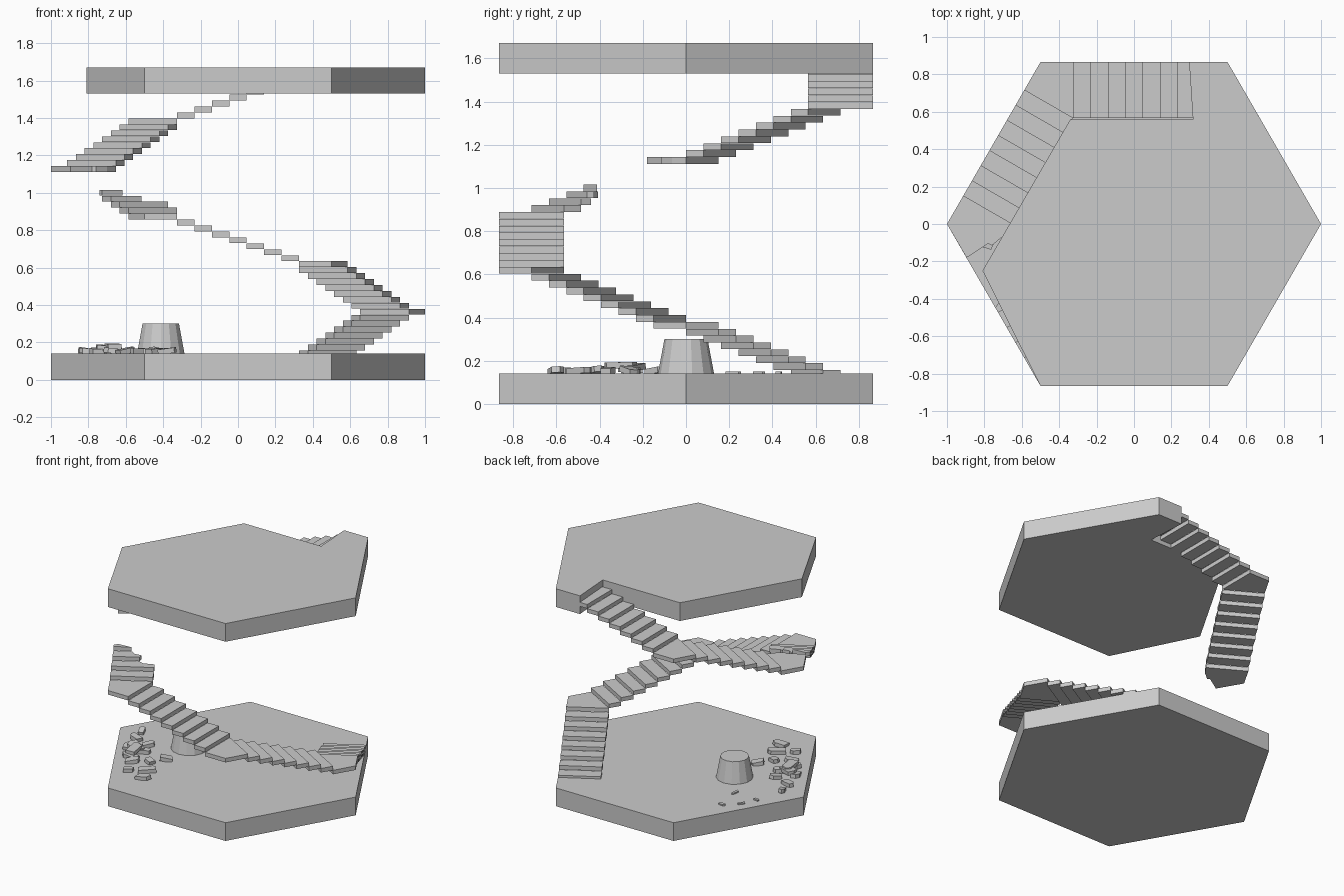
import bpy, bmesh, math, random
from mathutils import Vector, Matrix

if "Cube" in bpy.data.objects:
    bpy.data.objects.remove(bpy.data.objects["Cube"])

random.seed(4)
RISE, THICK, WIDTH = 0.0318, 0.031, 0.30
BASE = 0.14                       # top of the lower floor
FOOT = WIDTH * math.tan(math.radians(30))
TREAD = (1 - 2 * FOOT) / 7


def finish(name, bm):
    bmesh.ops.recalc_face_normals(bm, faces=bm.faces)
    mesh = bpy.data.meshes.new(name)
    bm.to_mesh(mesh)
    bm.free()
    ob = bpy.data.objects.new(name, mesh)
    bpy.context.collection.objects.link(ob)
    return ob


def add_prism(bm, pts, z0, z1, mat=None):
    """Extrude a flat outline between two heights."""
    lo = [bm.verts.new((p[0], p[1], z0)) for p in pts]
    hi = [bm.verts.new((p[0], p[1], z1)) for p in pts]
    n = len(pts)
    bm.faces.new(lo[::-1])
    bm.faces.new(hi)
    for i in range(n):
        j = (i + 1) % n
        bm.faces.new((lo[i], lo[j], hi[j], hi[i]))
    if mat:
        bmesh.ops.transform(bm, matrix=mat, verts=lo + hi)


def corner(k):
    a = math.radians(60 - 60 * k)
    return Vector((math.cos(a), math.sin(a)))


def on_side(k, s, d):
    """Point s along hexagon side k and d inward from it."""
    t = corner(k + 1) - corner(k)
    return corner(k) + t * s + Vector((t.y, -t.x)) * d


def top_of(n):
    return 0.157 + RISE * n


# Lower floor
bm = bmesh.new()
add_prism(bm, [corner(k) for k in range(6)], 0, BASE)
finish("lower_floor", bm)

# Upper floor with the stairwell cut away along two sides
bm = bmesh.new()
add_prism(bm, [(-0.5, -0.866), (0.5, -0.866), (1, 0), (0.5, 0.866), (0.295, 0.866),
               (0.315, 0.56), (-0.34, 0.56), (-0.81, -0.25)], 1.53, 1.67)
finish("upper_floor", bm)

# Stair flights, one per side; the fourth is mostly broken away
for k in range(6):
    bm = bmesh.new()
    for i in range(7):
        s0 = FOOT + i * TREAD
        s1 = s0 + TREAD
        sd = [(s0, 0), (s1, 0), (s1, WIDTH), (s0, WIDTH)]
        if k == 3:
            if i > 3:
                break
            if i == 1:
                sd = [(s0, 0), (s1, 0), (s1, .19), (s1 - .03, .22), (s1 - .04, WIDTH), (s0, WIDTH)]
            if i == 2:
                sd = [(s0, 0), (s1, 0), (s1, .13), (s1 - .04, .15), (s1 - .06, .2), (s0, .19)]
            if i == 3:
                sd = [(s0, 0), (s0 + .03, 0), (s0 + .045, .03), (s0 + .02, .08), (s0, .125)]
        z = top_of(8 * k + i)
        add_prism(bm, [on_side(k, *p) for p in sd], max(BASE, z - THICK), z)
    finish("stair_flight_%d" % (k + 1), bm)

# Corner landings between flights
for k in range(1, 6):
    bm = bmesh.new()
    pts = [corner(k), on_side(k, FOOT, 0), on_side(k, FOOT, WIDTH), on_side(k - 1, 1 - FOOT, 0)]
    if k == 4:   # ragged edge where the missing flight broke off
        pts = pts[:3] + [(-.70, -.065), (-.76, -.115), (-.78, -.105), (-.895, -.18)]
    z = top_of(8 * k - 1)
    add_prism(bm, pts, z - THICK, z)
    finish("landing_%d" % k, bm)

# Tapered pedestal
bm = bmesh.new()
bmesh.ops.create_cone(bm, cap_ends=True, segments=14, radius1=0.13, radius2=0.1, depth=0.16,
                      matrix=Matrix.Translation((-0.413, 0, BASE + 0.08)))
finish("pedestal", bm)

# Fallen stair rubble: x, y, length, width, height above floor
rubble = [
    (-.38, -.60, .11, .06, 0), (-.43, -.49, .13, .06, 0), (-.54, -.56, .08, .04, 0),
    (-.43, -.26, .09, .06, 0), (-.50, -.36, .07, .05, 0), (-.60, -.42, .10, .06, 0),
    (-.67, -.30, .15, .07, .025), (-.70, -.25, .13, .08, .015), (-.63, -.25, .11, .05, 0),
    (-.76, -.25, .09, .06, 0), (-.66, -.37, .12, .06, 0), (-.66, -.14, .09, .05, 0),
    (-.80, -.10, .10, .05, 0), (-.83, .02, .08, .04, 0), (-.57, .22, .07, .02, 0),
    (-.61, .43, .05, .025, 0), (-.71, .34, .06, .02, 0), (-.76, .23, .04, .02, 0)]
bm = bmesh.new()
for x, y, l, w, h in rubble:
    flat = w < .03
    t = .01 if flat else .028
    tilt = 0 if flat else random.uniform(-.25, .25)
    outline = [(-l / 2, -w / 2), (l * random.uniform(.3, .5), -w / 2), (l / 2, w * .1),
               (l * random.uniform(.2, .4), w / 2), (-l * random.uniform(.35, .5), w / 2)]
    mat = (Matrix.Translation((x, y, BASE + h))
           @ Matrix.Rotation(random.uniform(0, math.pi), 4, 'Z') @ Matrix.Rotation(tilt, 4, 'Y'))
    add_prism(bm, outline, 0, t, mat)
finish("rubble", bm)
